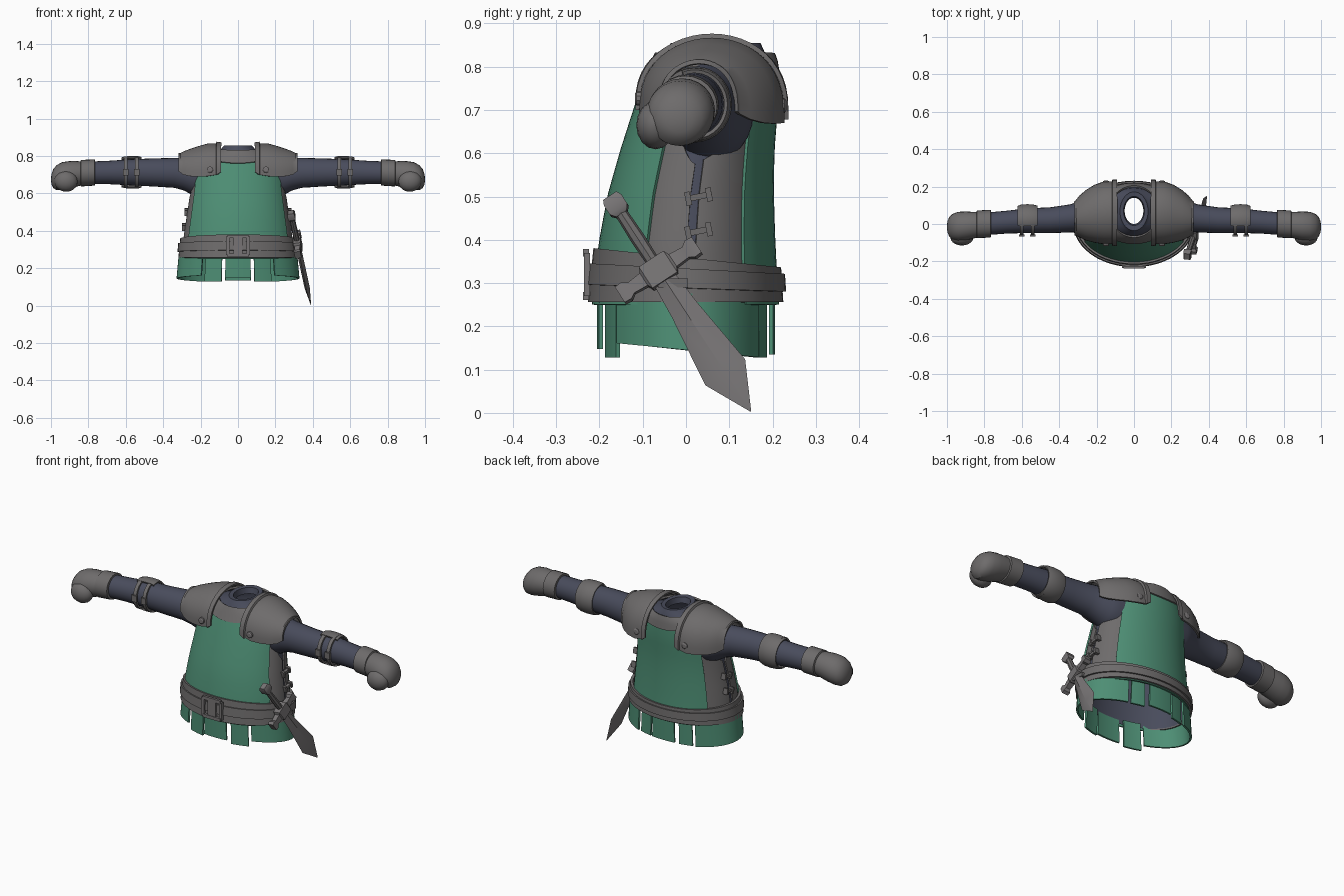
import bpy, bmesh, math
from mathutils import Vector

if "Cube" in bpy.data.objects:
    bpy.data.objects.remove(bpy.data.objects["Cube"])

def material(name, rgb):
    m = bpy.data.materials.new(name)
    m.diffuse_color = (*rgb, 1)
    m.use_nodes = True
    m.node_tree.nodes["Principled BSDF"].inputs["Base Color"].default_value = m.diffuse_color
    return m

GREEN = material("green_cloth", (0.075, 0.27, 0.175))
NAVY = material("navy_cloth", (0.066, 0.072, 0.107))
LEATHER = material("grey_leather", (0.155, 0.148, 0.148))
STEEL = material("grey_steel", (0.185, 0.175, 0.178))

def grid(name, rows, mat, wrap=False, caps=False, thick=0, mirror=False):
    """Skin a list of point rows into one surface."""
    bm = bmesh.new()
    vs = [[bm.verts.new(p) for p in r] for r in rows]
    n = len(rows[0])
    for a, b in zip(vs, vs[1:]):
        for i in range(n if wrap else n - 1):
            j = (i + 1) % n
            bm.faces.new((a[i], a[j], b[j], b[i]))
    if caps:
        bm.faces.new(vs[0])
        bm.faces.new(vs[-1])
    bmesh.ops.recalc_face_normals(bm, faces=bm.faces)
    me = bpy.data.meshes.new(name)
    bm.to_mesh(me)
    bm.free()
    me.materials.append(mat)
    ob = bpy.data.objects.new(name, me)
    bpy.context.collection.objects.link(ob)
    if thick:
        s = ob.modifiers.new("thickness", 'SOLIDIFY')
        s.thickness, s.offset = thick, 0
    if mirror:
        ob.modifiers.new("mirror", 'MIRROR').use_clip = False
    return ob

def box(name, loc, size, mat, rot=(0, 0, 0), mirror=False):
    x, y, z = (s / 2 for s in size)
    sq = [(-1, -1), (1, -1), (1, 1), (-1, 1)]
    ob = grid(name, [[(x * a, y * b, h) for a, b in sq] for h in (-z, z)], mat, True, True)
    from mathutils import Matrix, Euler
    ob.data.transform(Matrix.Translation(loc) @ Euler(rot).to_matrix().to_4x4())
    if mirror:
        ob.modifiers.new("mirror", 'MIRROR')
    return ob

# Torso profile: height, half width, front y, back y
BODY = [(.255, .292, -.2, .198), (.38, .28, -.187, .19), (.5, .262, -.165, .186),
        (.6, .247, -.137, .187), (.7, .235, -.105, .195), (.76, .22, -.085, .197),
        (.81, .17, -.06, .19), (.838, .09, -.045, .18), (.855, .075, -.035, .172)]

def surf(z, t, off=0):
    """Point on the torso at height z and angle t (0 = +x, 90 = front)."""
    for a, b in zip(BODY, BODY[1:]):
        if z <= b[0]:
            break
    k = (z - a[0]) / (b[0] - a[0])
    hx, yf, yb = (a[i] + (b[i] - a[i]) * k for i in (1, 2, 3))
    t = math.radians(t)
    return ((hx + off) * math.cos(t), (yf + yb) / 2 - ((yb - yf) / 2 + off) * math.sin(t), z)

def patch(name, t0, t1, zb, zt, off, mat, thick=.008, nt=20, nz=10, mirror=False):
    """Panel lying on the torso; zb and zt may depend on the angle."""
    f = lambda v, t: v(t) if callable(v) else v
    rows = []
    for j in range(nz + 1):
        row = []
        for i in range(nt + 1):
            t = t0 + (t1 - t0) * i / nt
            row.append(surf(f(zb, t) + (f(zt, t) - f(zb, t)) * j / nz, t, off))
        rows.append(row)
    full = abs(t1 - t0) == 360
    if full:
        rows = [r[:-1] for r in rows]
    return grid(name, rows, mat, full, False, thick, mirror)

def sin(t):
    return math.sin(math.radians(t))

# Undershirt with rolled neck opening
N = 40
rows = [[surf(s[0], 360 * i / N) for i in range(N)] for s in BODY]
for z, hx, y0, y1 in [(.852, .056, -.008, .148), (.82, .05, 0, .14)]:
    rows.append([(hx * sin(360 * i / N + 90), (y0 + y1) / 2 - (y1 - y0) / 2 * sin(360 * i / N), z)
                 for i in range(N)])
grid("undershirt", rows, NAVY, True)

# Tabard front and back, leather sides with a laced slit
patch("tabard_front", 27, 153, .25, .765, .013, GREEN)
patch("tabard_back", 220, 320, .25, .775, .013, GREEN)
patch("side_leather_front", 0, 42, .25, lambda t: min(.72, .575 + .16 * (t / 28) ** 1.5), .005, LEATHER, mirror=True)
patch("side_leather_back", -6, -52, .25, lambda t: .575 + .07 * -t / 40, .005, LEATHER, mirror=True)
patch("gorget", 0, 360, lambda t: .795 - .035 * abs(sin(t)) ** 3, .83, .018, LEATHER, .01, 48, 4)
for z, x in ((.42, .286), (.5, .274)):
    box("side_clasp", (x, .03, z), (.016, .06, .014), LEATHER, (.2, 0, 0), True)
    for y in (.005, .053):
        box("clasp_stud", (x, y, z + (y - .03) * .2), (.026, .013, .032), LEATHER, (.2, 0, 0), True)

# Belts, higher in front
patch("wide_belt", 0, 360, .256, lambda t: .358 + .022 * sin(t), .02, LEATHER, .014, 48, 2)
patch("narrow_belt", 0, 360, lambda t: .288 + .008 * sin(t), lambda t: .333 + .012 * sin(t),
      .029, LEATHER, .012, 48, 1)
for z in (.27, .37):
    box("buckle_bar", (0, -.231, z), (.11, .014, .018), STEEL)
box("buckle_side", (.055, -.229, .32), (.018, .014, .1), STEEL, mirror=True)
box("buckle_tongue", (0, -.229, .32), (.05, .012, .09), STEEL)

# Skirt flaps
def flap(name, t0, t1, zb, grow=0, mirror=True):
    n = 16
    rows = []
    for k in range(5):
        row = []
        for i in range(n + 1):
            t = t0 + (t1 - t0) * i / n
            low = zb - (.02 * -sin(t) if name == "skirt_side" else 0)
            row.append(((.312 + .003 * k + grow) * sin(t + 90), -(.196 + grow) * sin(t),
                        .275 + (low - .275) * k / 4))
        rows.append(row)
    grid(name, rows, GREEN, thick=.01, mirror=mirror)

flap("skirt_side", -57, 53, .145)
flap("skirt_front_flap", 56, 74, .128, -.006)
flap("skirt_front_centre", 78, 102, .148, .005, False)
flap("skirt_back_flap", -74, -60, .128, -.006)
flap("skirt_back_centre", -102, -78, .135, .005, False)

def limb(name, secs, mat, caps=False, n=24, thick=0, a0=0, a1=360):
    """Loft along x: x, centre z, half height, centre y, half depth. Angle 0 = back."""
    wrap = a1 - a0 == 360
    m = n if wrap else n + 1
    rows = [[(x, yc + ry * sin(a0 + (a1 - a0) * i / n + 90), zc + rz * sin(a0 + (a1 - a0) * i / n))
             for i in range(m)] for x, zc, rz, yc, ry in secs]
    return grid(name, rows, mat, wrap, caps, thick, True)

# Sleeves and mittens
limb("sleeve", [(.14, .7, .12, .06, .1), (.215, .692, .112, .055, .1), (.25, .695, .1, .05, .093),
                (.29, .703, .087, .04, .083), (.34, .71, .08, .03, .075), (.45, .712, .075, .02, .069),
                (.57, .713, .07, .018, .066), (.68, .712, .063, .01, .061), (.8, .71, .06, 0, .06)], NAVY)
limb("glove_cuff", [(.765, .712, .058, .002, .06), (.766, .712, .07, .002, .074),
                    (.84, .708, .071, -.002, .074), (.845, .706, .06, -.002, .06)], LEATHER)
limb("mitten", [(.83, .708, .062, -.004, .067), (.865, .704, .069, -.007, .072), (.9, .699, .074, -.01, .077),
                (.94, .692, .075, -.013, .078), (.97, .684, .067, -.015, .069), (.988, .679, .05, -.015, .052),
                (.997, .676, .028, -.015, .03), (1, .675, .008, -.015, .008)], LEATHER, True)
limb("mitten_thumb", [(.92 + .062 * math.cos(k * math.pi / 10), .667 - .004 * k / 10,
                       .001 + .055 * math.sin(k * math.pi / 10), -.07,
                       .001 + .044 * math.sin(k * math.pi / 10)) for k in range(11)], LEATHER, True, 16)

# Elbow guards with front straps
limb("elbow_guard", [(.518, .713, .078, .02, .074), (.535, .713, .083, .02, .079), (.57, .713, .084, .02, .082),
                     (.605, .713, .081, .02, .079), (.622, .713, .076, .02, .072)], LEATHER,
     thick=.008, a0=-112, a1=112)
for x in (.542, .6):
    limb("elbow_strap", [(x - .01, .713, .08, .018, .074), (x + .01, .713, .08, .018, .074)], LEATHER, thick=.01)
    box("elbow_buckle", (x, -.061, .713), (.03, .012, .036), LEATHER, mirror=True)

# Shoulder plates: x, centre y, half depth, top z, bottom z
rows = []
for x, yc, ry, zt, zb in [(.09, .06, .172, .868, .715), (.112, .06, .173, .872, .7), (.116, .06, .164, .862, .7),
                          (.16, .06, .163, .862, .692), (.21, .055, .15, .848, .69), (.255, .047, .13, .833, .692),
                          (.29, .04, .107, .82, .7), (.308, .033, .09, .81, .712), (.318, .03, .086, .812, .718)]:
    row = []
    for i in range(25):
        t = 180 * i / 24
        b = zb - .022 * (i / 24)
        row.append((x, yc - ry * sin(t + 90), b + (zt - b) * max(0, sin(t)) ** .8))
    rows.append(row)
grid("shoulder_plate", rows, LEATHER, thick=.01, mirror=True)
for y, z in ((-.108, .727), (.222, .71)):
    grid("shoulder_rivet", [[(.15 + r * sin(36 * i), y + d, z + r * sin(36 * i + 90)) for i in range(10)]
                            for d, r in ((-.01, .011), (-.006, .017), (.006, .017), (.01, .011))],
         STEEL, True, True, mirror=True)

# Sword hanging at the belt
P, T = Vector((.285, -.165, .485)), Vector((.39, .15, .003))
D = (T - P).normalized()
NRM = (Vector((1, 0, 0)) - D * D.x).normalized()
W = D.cross(NRM)

def sword_part(name, secs, mat, n=4, turn=0, across=False):
    rows = []
    for s, a, b in secs:
        r = []
        for i in range(n):
            u, v = a * sin(360 * i / n + turn + 90), b * sin(360 * i / n + turn)
            r.append(P + (D * (.19 + u) + W * s if across else D * s + W * u) + NRM * v)
        rows.append(r)
    grid(name, rows, mat, True, True)

sword_part("sword_blade", [(.19, .026, .014), (.3, .034, .014), (.475, .055, .014), (.585, .001, .001)], STEEL)
sword_part("sword_grip", [(.0, .014, .014), (.1, .017, .016), (.19, .015, .015)], LEATHER, 8)
sword_part("sword_pommel", [(-.018, .026, .022), (-.005, .034, .028), (.02, .034, .028), (.032, .02, .018)],
           STEEL, 4, 45)
sword_part("sword_guard", [(-.106, .03, .024), (-.088, .032, .026), (-.075, .02, .018), (-.04, .024, .022),
                           (-.034, .042, .03), (.034, .042, .03), (.04, .024, .022), (.075, .02, .018),
                           (.088, .032, .026), (.106, .03, .024)], STEEL, 4, 45, True)
box("sword_loop", (.322, -.03, .3), (.03, .07, .02), LEATHER)

# Bake modifiers and shade
bpy.ops.object.select_all(action='SELECT')
bpy.context.view_layer.objects.active = bpy.context.selected_objects[0]
bpy.ops.object.convert(target='MESH')
bpy.ops.object.shade_smooth_by_angle(angle=math.radians(32))
